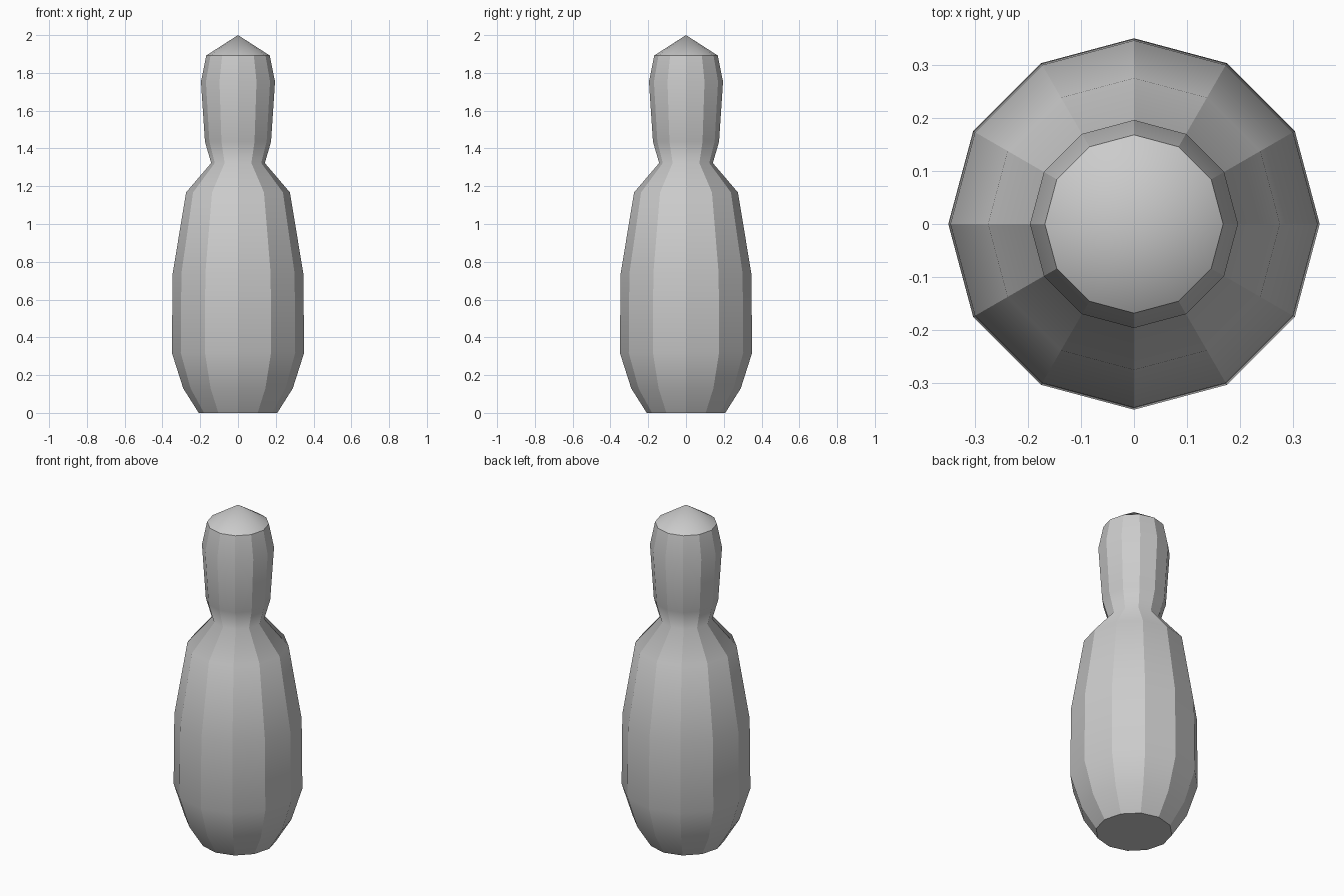
import bpy, bmesh
from math import sin, cos, pi

if "Cube" in bpy.data.objects:
    bpy.data.objects.remove(bpy.data.objects["Cube"])

SIDES = 12
# (radius, height) of each ring, bottom to top
PROFILE = [(0.208, 0), (0.29, 0.13), (0.35, 0.318), (0.346, 0.737), (0.275, 1.167),
           (0.142, 1.323), (0.175, 1.436), (0.196, 1.754), (0.168, 1.892)]

bm = bmesh.new()
rings = [[bm.verts.new((r * cos(2 * pi * i / SIDES), r * sin(2 * pi * i / SIDES), z))
          for i in range(SIDES)] for r, z in PROFILE]

# Lathed body with faceted sides
for low, high in zip(rings, rings[1:]):
    for i in range(SIDES):
        j = (i + 1) % SIDES
        bm.faces.new((low[i], low[j], high[j], high[i]))

# Flat base and pointed cap
bm.faces.new(rings[0][::-1])
tip = bm.verts.new((0, 0, 2))
for i in range(SIDES):
    bm.faces.new((rings[-1][i], rings[-1][(i + 1) % SIDES], tip))

# Smooth along the height, sharp at the vertical edges, base rim and cap rim
for face in bm.faces:
    face.smooth = True
for edge in bm.edges:
    za, zb = (v.co.z for v in edge.verts)
    upright = abs(za - zb) > 1e-4 and tip not in edge.verts
    rim = abs(za - zb) < 1e-4 and (za < 0.01 or za > 1.85)
    edge.smooth = not (upright or rim)

mesh = bpy.data.meshes.new("pin_body")
bm.to_mesh(mesh)
bm.free()
bpy.context.collection.objects.link(bpy.data.objects.new("pin_body", mesh))
